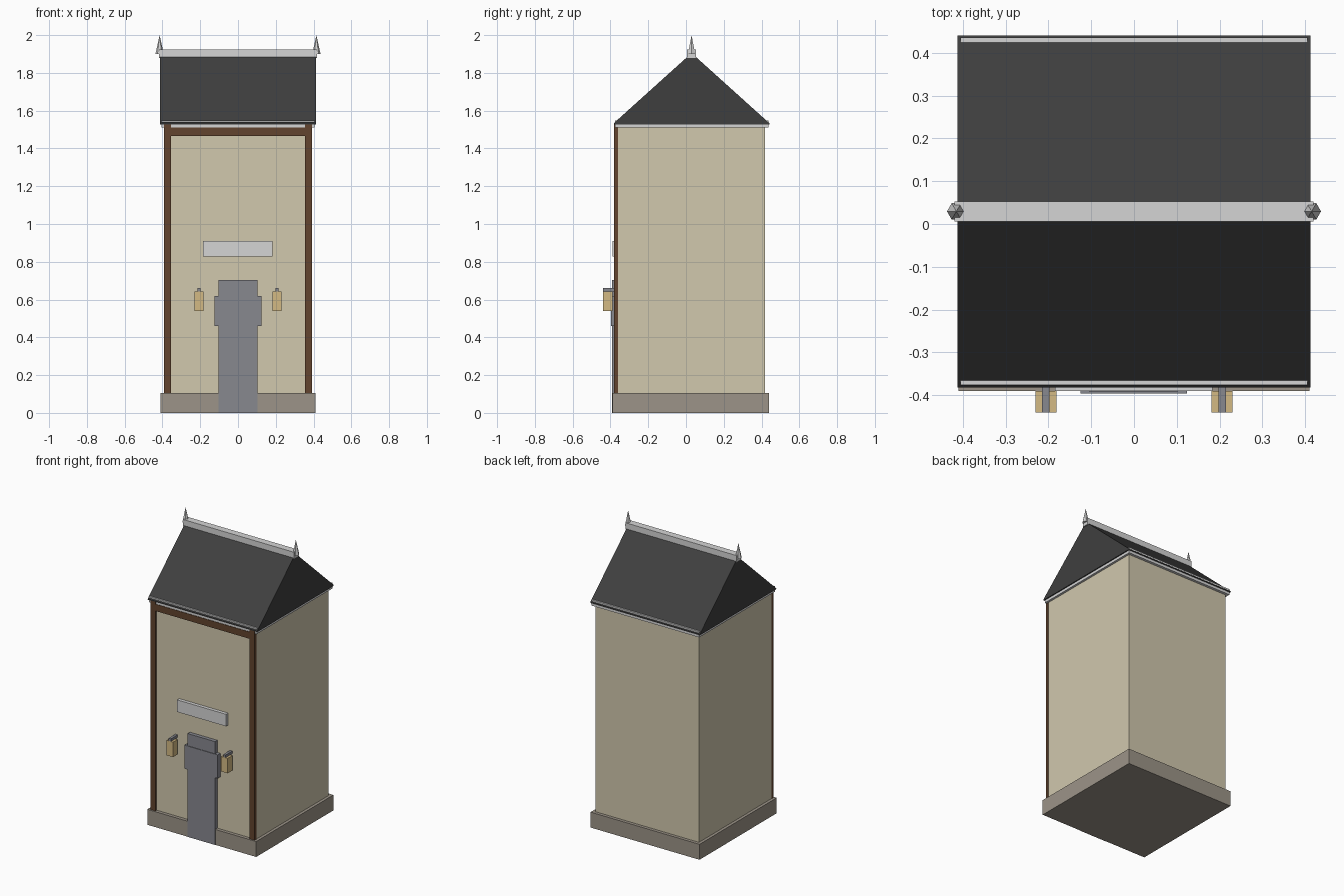
import bpy, bmesh, math

if "Cube" in bpy.data.objects:
    bpy.data.objects.remove(bpy.data.objects["Cube"])


def material(name, r, g, b):
    m = bpy.data.materials.new(name)
    lin = [((c / 255 + 0.055) / 1.055) ** 2.4 if c > 10 else c / 3295 for c in (r, g, b)]
    m.diffuse_color = (*lin, 1)
    m.use_nodes = True
    m.node_tree.nodes["Principled BSDF"].inputs["Base Color"].default_value = m.diffuse_color
    return m


WALL = material("cream plaster", 209, 200, 174)
STONE = material("stone", 156, 148, 136)
ROOF = material("dark slate", 63, 63, 63)
TRIM = material("pale grey trim", 213, 213, 213)
WOOD = material("brown timber", 98, 68, 46)
DOOR = material("blue grey metal", 135, 136, 143)
GLASS = material("amber lantern", 212, 186, 132)


def finish(name, bm, mat):
    bmesh.ops.recalc_face_normals(bm, faces=bm.faces[:])
    me = bpy.data.meshes.new(name)
    bm.to_mesh(me)
    bm.free()
    me.materials.append(mat)
    ob = bpy.data.objects.new(name, me)
    bpy.context.collection.objects.link(ob)
    return ob


def box(name, x, y, z, mat):
    """Box from (min, max) pairs on each axis."""
    bm = bmesh.new()
    bmesh.ops.create_cube(bm, size=1)
    for v in bm.verts:
        v.co = [a[0] if c < 0 else a[1] for a, c in zip((x, y, z), v.co)]
    return finish(name, bm, mat)


# Plinth and walls
box("plinth", (-0.41, 0.41), (-0.39, 0.44), (0, 0.105), STONE)
box("walls", (-0.39, 0.39), (-0.367, 0.418), (0.1, 1.52), WALL)

# Timber frame on the front
for side, s in (("left", -1), ("right", 1)):
    xs = sorted((s * 0.355, s * 0.392))
    box(f"{side}_post", xs, (-0.381, -0.36), (0.1, 1.53), WOOD)
box("lintel", (-0.36, 0.36), (-0.379, -0.36), (1.465, 1.511), WOOD)

# Cornice slab, its edges showing through the eaves
box("cornice", (-0.405, 0.405), (-0.376, 0.436), (1.51, 1.549), TRIM)

# Gable roof: profile extruded along x
profile = [(-0.382, 1.528), (0.441, 1.528), (0.441, 1.534), (0.0295, 1.905), (-0.382, 1.534)]
bm = bmesh.new()
face = bm.faces.new([bm.verts.new((-0.412, y, z)) for y, z in profile])
ext = bmesh.ops.extrude_face_region(bm, geom=[face])
for g in ext["geom"]:
    if isinstance(g, bmesh.types.BMVert):
        g.co.x = 0.412
finish("roof", bm, ROOF)

# Ridge beam and six-sided finials
box("ridge_beam", (-0.419, 0.419), (0.006, 0.053), (1.878, 1.924), TRIM)
for side, s in (("left", -1), ("right", 1)):
    bm = bmesh.new()
    ring = [bm.verts.new((s * 0.415 + 0.022 * math.cos(i * math.pi / 3),
                          0.0295 + 0.022 * math.sin(i * math.pi / 3), 1.9)) for i in range(6)]
    tip = bm.verts.new((s * 0.415, 0.0295, 2.0))
    bm.faces.new(ring)
    for i in range(6):
        bm.faces.new((ring[i], ring[(i + 1) % 6], tip))
    finish(f"{side}_finial", bm, TRIM)

# Door with wide middle band, and blank sign board
box("door", (-0.104, 0.102), (-0.392, -0.36), (0, 0.703), DOOR)
box("door_band", (-0.125, 0.124), (-0.396, -0.36), (0.46, 0.62), DOOR)
box("sign_board", (-0.185, 0.183), (-0.39, -0.36), (0.828, 0.91), TRIM)

# Lanterns hanging on brackets
for side, s in (("left", -1), ("right", 1)):
    c = s * 0.206
    box(f"{side}_lantern", (c - 0.0245, c + 0.0245), (-0.44, -0.39), (0.54, 0.642), GLASS)
    box(f"{side}_bracket", (c - 0.0085, c + 0.0085), (-0.44, -0.36), (0.642, 0.66), DOOR)
